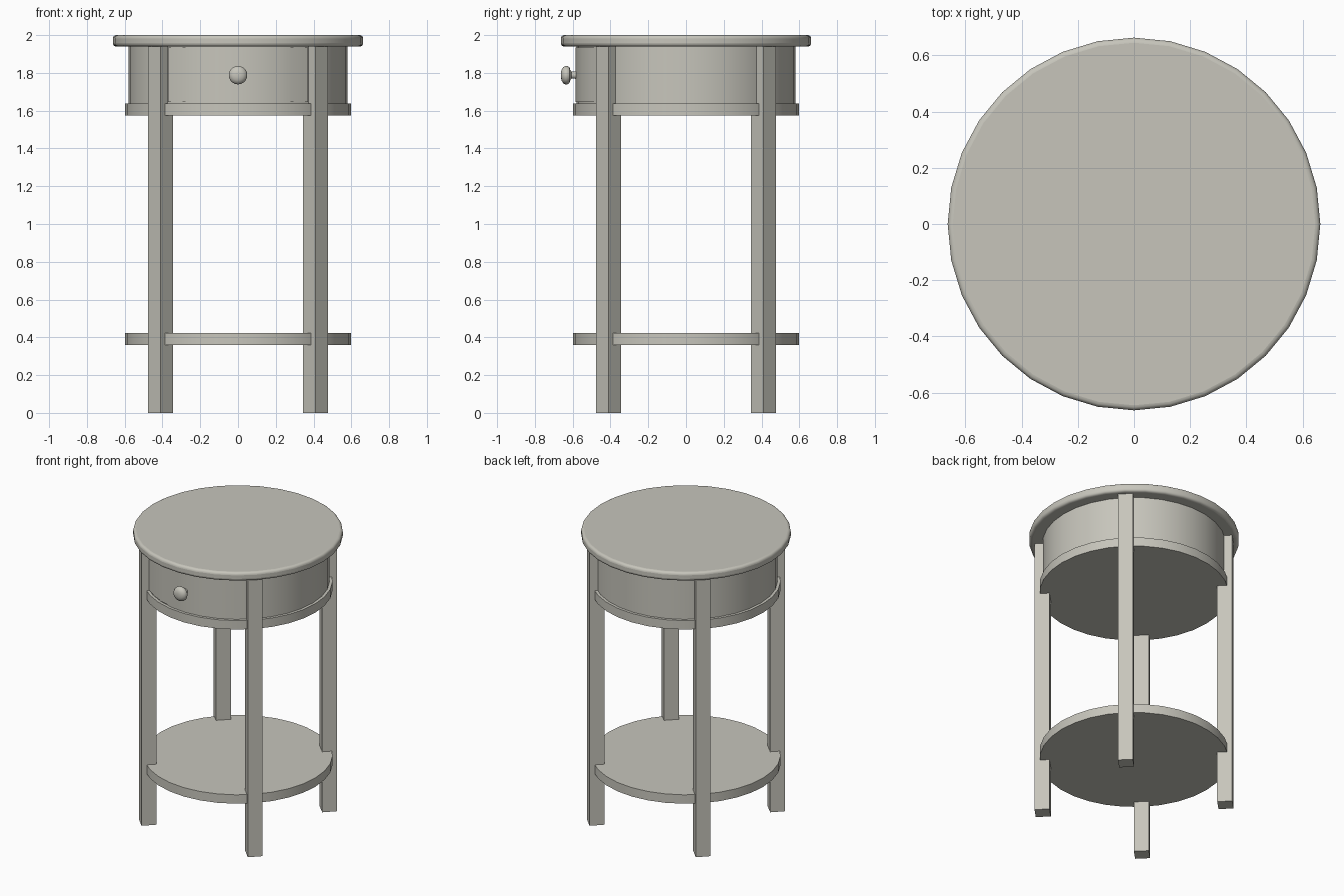
import bpy
import math

cube = bpy.data.objects.get("Cube")
if cube:
    bpy.data.objects.remove(cube)

# One painted-wood colour for everything
paint = bpy.data.materials.new("warm grey paint")
colour = (0.57, 0.56, 0.50, 1)
paint.diffuse_color = colour
paint.use_nodes = True
paint.node_tree.nodes["Principled BSDF"].inputs["Base Color"].default_value = colour

SIDES = 32


def finish(name, smooth=True):
    obj = bpy.context.object
    obj.name = name
    obj.data.materials.append(paint)
    if smooth:
        bpy.ops.object.shade_smooth_by_angle(angle=math.radians(35))
    return obj


def disc(name, radius, bottom, top):
    bpy.ops.mesh.primitive_cylinder_add(
        vertices=SIDES, radius=radius, depth=top - bottom,
        location=(0, 0, (bottom + top) / 2))
    return finish(name)


def add_mesh(name, verts, faces):
    mesh = bpy.data.meshes.new(name)
    mesh.from_pydata(verts, [], faces)
    mesh.update()
    obj = bpy.data.objects.new(name, mesh)
    bpy.context.collection.objects.link(obj)
    bpy.ops.object.select_all(action="DESELECT")
    bpy.context.view_layer.objects.active = obj
    obj.select_set(True)
    return finish(name)


# Round top with a softened rim
table_top = disc("table_top", 0.663, 1.94, 2.0)
bevel = table_top.modifiers.new("rounded_rim", "BEVEL")
bevel.width = 0.018
bevel.segments = 4
bevel.limit_method = "ANGLE"
bevel.angle_limit = math.radians(40)

# Drum, its base plate and the lower shelf
disc("apron_drum", 0.579, 1.63, 1.945)
disc("apron_base", 0.598, 1.575, 1.637)
disc("lower_shelf", 0.598, 0.36, 0.422)

# Four square legs set on the diagonals
for label, sx, sy in (("front_left", 1, -1), ("front_right", -1, -1),
                      ("back_left", 1, 1), ("back_right", -1, 1)):
    bpy.ops.mesh.primitive_cube_add(
        size=1, location=(sx * 0.41, sy * 0.41, 0.971),
        rotation=(0, 0, math.pi / 4))
    leg = finish(label + "_leg", smooth=False)
    leg.scale = (0.095, 0.095, 1.942)

# Curved drawer front between the front legs
verts, faces = [], []
steps = 8
for i in range(steps + 1):
    a = math.radians(-90 - 39.4 + 78.8 * i / steps)
    for r, z in ((0.56, 1.645), (0.584, 1.645), (0.584, 1.935), (0.56, 1.935)):
        verts.append((r * math.cos(a), r * math.sin(a), z))
for i in range(steps):
    for k in range(4):
        n = (k + 1) % 4
        faces.append((4 * i + k, 4 * i + 4 + k, 4 * i + 4 + n, 4 * i + n))
faces += [(0, 1, 2, 3), tuple(4 * steps + k for k in (3, 2, 1, 0))]
add_mesh("drawer_front", verts, faces)

# Lathed drawer knob pointing to the front
profile = [(0.020, -0.57), (0.018, -0.605), (0.026, -0.612), (0.042, -0.617),
           (0.049, -0.628), (0.049, -0.638), (0.043, -0.650),
           (0.028, -0.659), (0.012, -0.662)]
seg = 20
verts = [(r * math.cos(math.tau * j / seg), y, 1.788 + r * math.sin(math.tau * j / seg))
         for r, y in profile for j in range(seg)]
faces = [(i * seg + j, i * seg + (j + 1) % seg,
          (i + 1) * seg + (j + 1) % seg, (i + 1) * seg + j)
         for i in range(len(profile) - 1) for j in range(seg)]
faces.append(tuple((len(profile) - 1) * seg + j for j in range(seg)))
add_mesh("drawer_knob", verts, faces)
